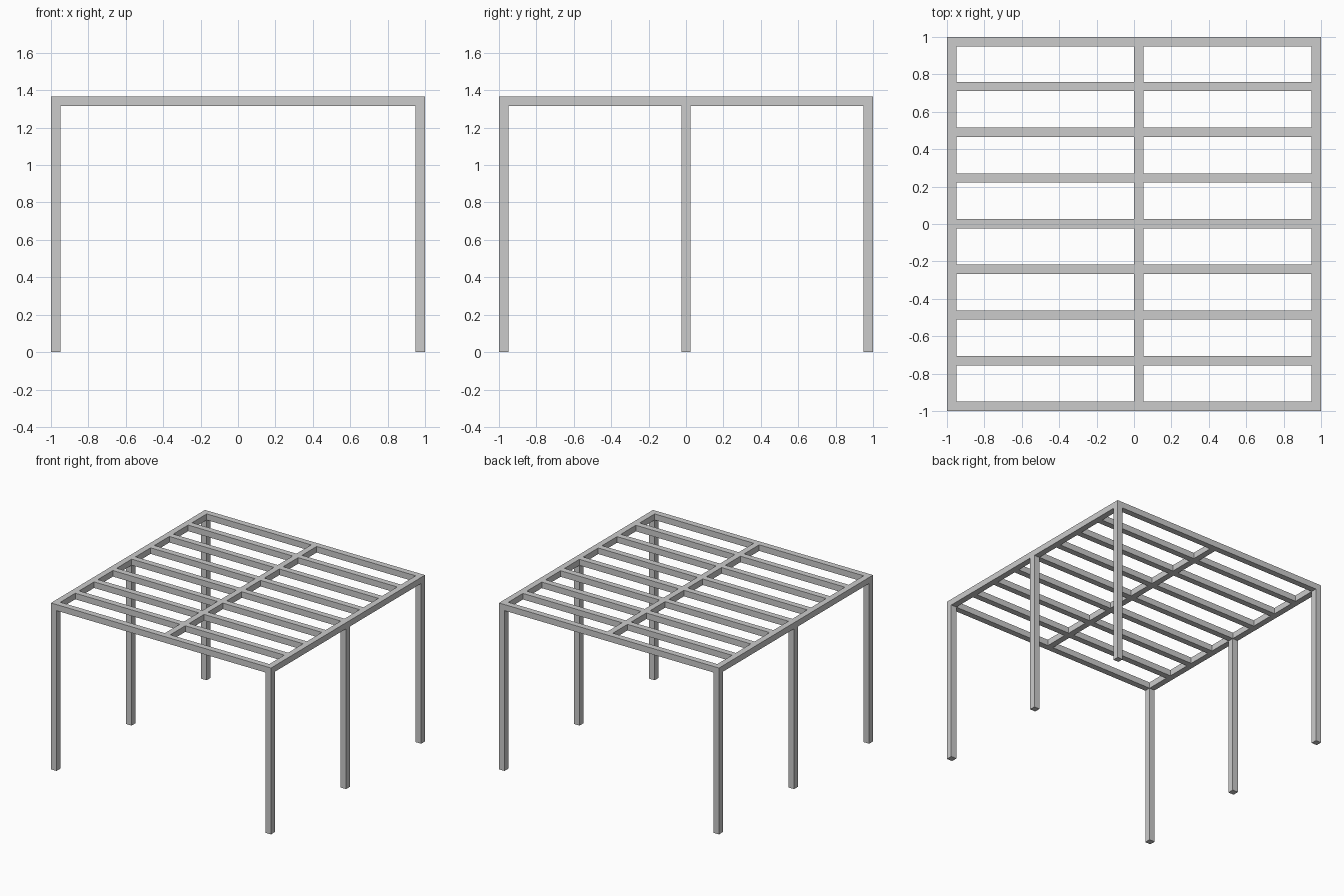
import bpy

if "Cube" in bpy.data.objects:
    bpy.data.objects.remove(bpy.data.objects["Cube"])

T = 0.05      # timber thickness
H = 1.367     # overall height
Z = H - T     # underside of the roof frame


def box(name, lo, hi):
    """Axis-aligned timber between two opposite corners."""
    bpy.ops.mesh.primitive_cube_add(size=1, location=[(a + b) / 2 for a, b in zip(lo, hi)])
    ob = bpy.context.object
    ob.name = name
    ob.scale = [b - a for a, b in zip(lo, hi)]
    bpy.ops.object.transform_apply(location=False, rotation=False, scale=True)
    return ob


sides = (("left", -1.0), ("right", 1.0 - T))

# Six posts: front, middle and back on each side
for side, x in sides:
    for row, y in (("front", -1.0), ("middle", -T / 2), ("back", 1.0 - T)):
        box(f"{row}_{side}_post", (x, y, 0), (x + T, y + T, Z))

# Side beams run the full depth
for side, x in sides:
    box(f"{side}_beam", (x, -1, Z), (x + T, 1, H))

# Front and back beams fit between the side beams
for end, y in (("front", -1.0), ("back", 1.0 - T)):
    box(f"{end}_beam", (-1 + T, y, Z), (1 - T, y + T, H))

# Centre beam, set just right of the middle
box("centre_beam", (0, -1 + T, Z), (T, 1 - T, H))

# Seven rows of rafters, split by the centre beam
for i in range(-3, 4):
    y = 0.002 + 0.2443 * i
    for side, x0, x1 in (("left", -1 + T, 0), ("right", T, 1 - T)):
        box(f"{side}_rafter_{i + 4}", (x0, y - T / 2, Z), (x1, y + T / 2, H))
